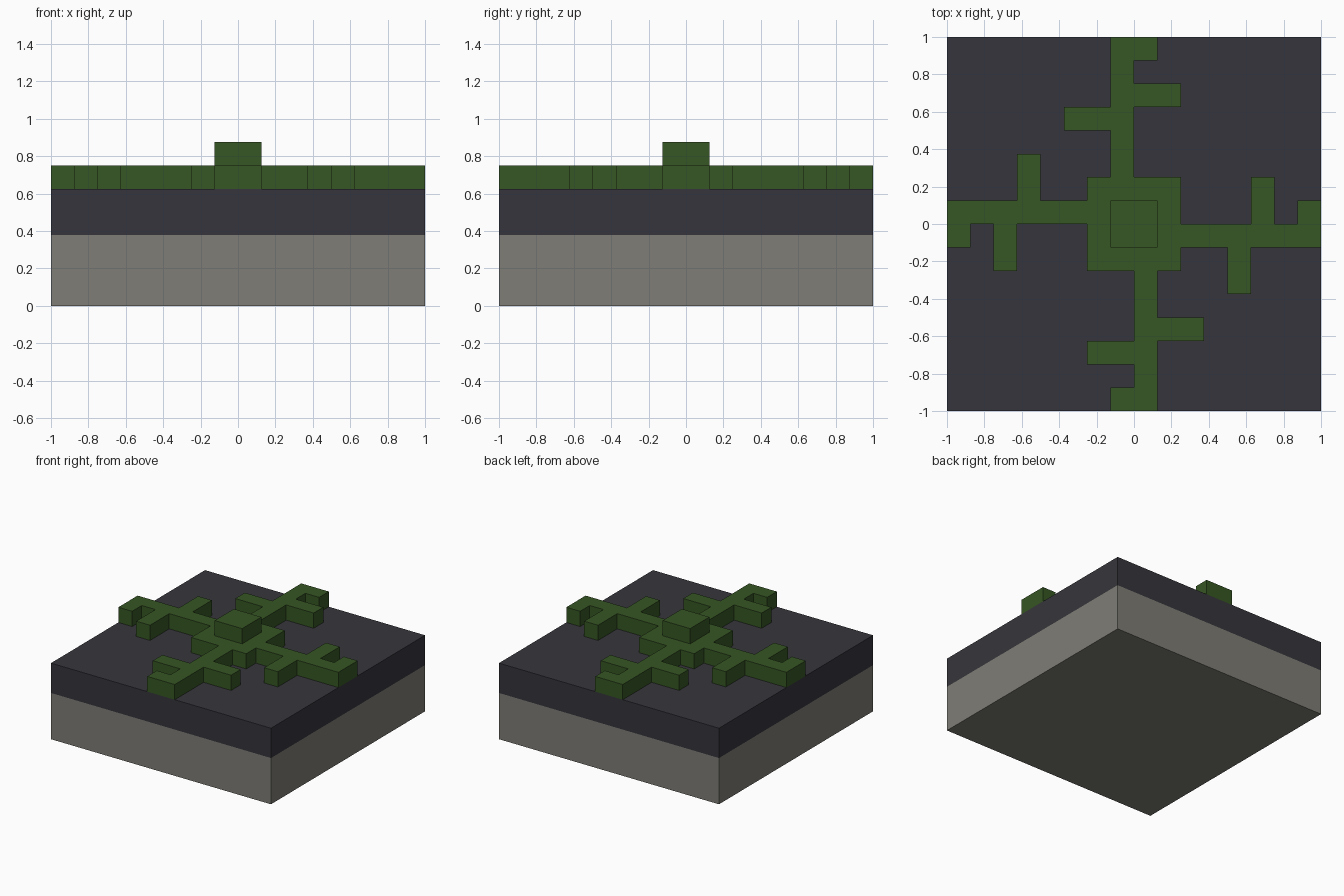
import bpy
import bmesh

default_cube = bpy.data.objects.get("Cube")
if default_cube:
    bpy.data.objects.remove(default_cube, do_unlink=True)

UNIT = 0.125  # grid step shared by all parts


def linear(c):
    c /= 255
    return c / 12.92 if c <= 0.04045 else ((c + 0.055) / 1.055) ** 2.4


def material(name, *rgb):
    mat = bpy.data.materials.new(name)
    mat.use_nodes = True
    colour = (*map(linear, rgb), 1)
    mat.diffuse_color = colour
    bsdf = mat.node_tree.nodes["Principled BSDF"]
    bsdf.inputs["Base Color"].default_value = colour
    bsdf.inputs["Roughness"].default_value = 0.9
    return mat


def prism(name, outline, bottom, top, mat):
    """Extrude a counter-clockwise outline, in grid steps, from bottom to top."""
    bm = bmesh.new()
    face = bm.faces.new([bm.verts.new((x * UNIT, y * UNIT, bottom)) for x, y in outline])
    raised = bmesh.ops.extrude_face_region(bm, geom=[face], use_keep_orig=True)
    verts = [v for v in raised["geom"] if isinstance(v, bmesh.types.BMVert)]
    bmesh.ops.translate(bm, verts=verts, vec=(0, 0, top - bottom))
    bmesh.ops.recalc_face_normals(bm, faces=bm.faces)
    mesh = bpy.data.meshes.new(name)
    bm.to_mesh(mesh)
    bm.free()
    mesh.materials.append(mat)
    obj = bpy.data.objects.new(name, mesh)
    bpy.context.collection.objects.link(obj)
    return obj


def square(half):
    return [(-half, -half), (half, -half), (half, half), (-half, half)]


stone = material("grey stone", 126, 125, 118)
slate = material("dark slate", 54, 53, 60)
green = material("moss green", 54, 86, 35)

# Two-layer square slab
prism("stone_base", square(8), 0, 0.38, stone)
prism("slate_layer", square(8), 0.38, 0.625, slate)

# Branching cross: one arm, its diagonal mirror, then both turned half way round
arm = [(2, -1), (4, -1), (4, -3), (5, -3), (5, -1), (8, -1), (8, 1),
       (7, 1), (7, 0), (6, 0), (6, 2), (5, 2), (5, 0), (2, 0)]
mirrored_arm = [(y, x) for x, y in reversed(arm)]
half = arm + [(2, 2)] + mirrored_arm + [(-2, 2)]
cross = half + [(-x, -y) for x, y in half]
prism("branching_cross", cross, 0.625, 0.75, green)

# Raised block in the middle
prism("centre_block", square(1), 0.75, 0.875, green)
